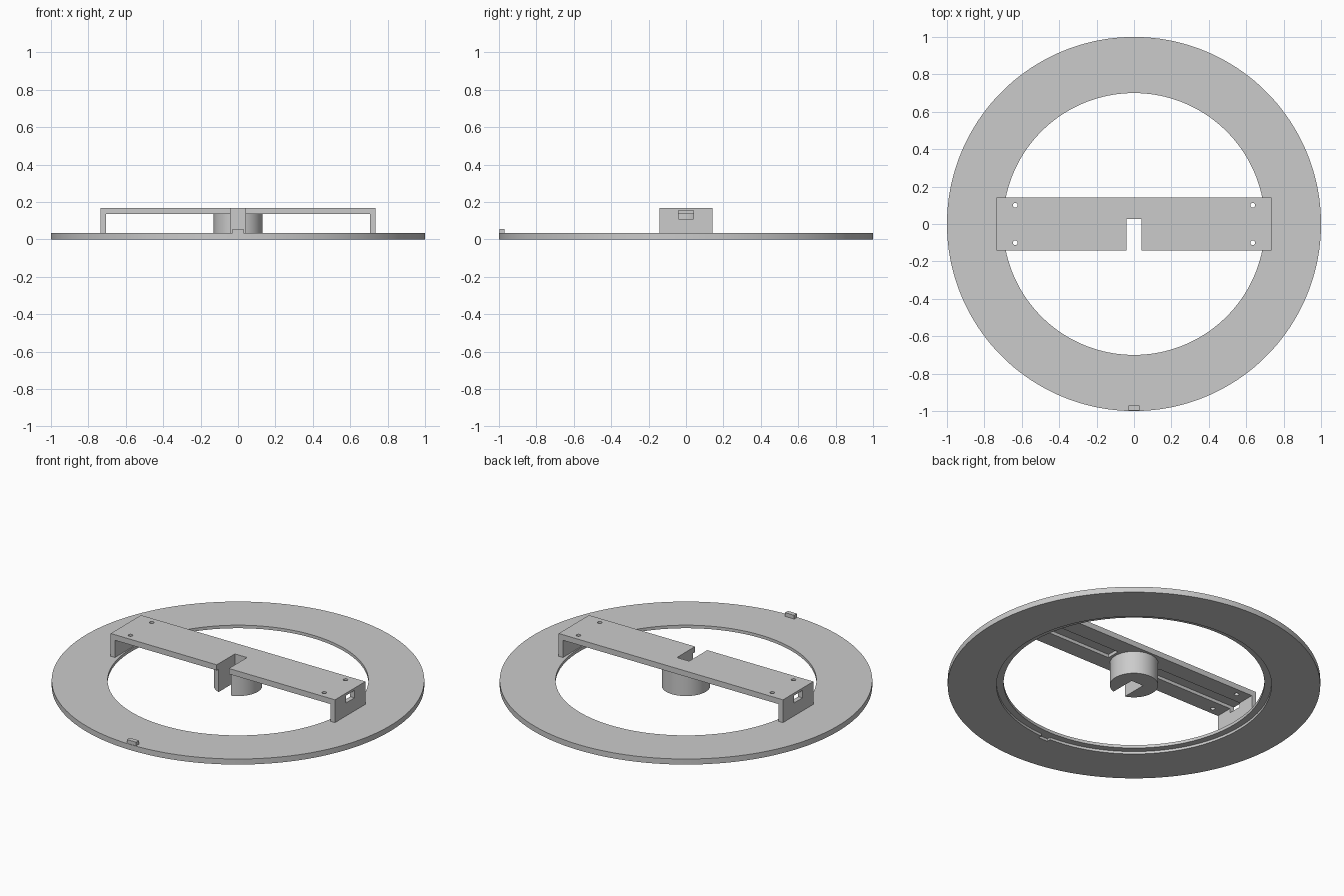
import bpy, bmesh, math

cube = bpy.data.objects.get("Cube")
if cube:
    bpy.data.objects.remove(cube, do_unlink=True)

grey = bpy.data.materials.new("light grey")
grey.use_nodes = True
colour = (0.6, 0.6, 0.6, 1)
grey.diffuse_color = colour
grey.node_tree.nodes["Principled BSDF"].inputs["Base Color"].default_value = colour

RING_TOP, PLATE_LOW, TOP = 0.033, 0.135, 0.168
BEAM_X, BEAM_Y, WALL = 0.735, 0.142, 0.028
SLOT_X, SLOT_BACK = 0.04, 0.028


def finish(name, bm):
    """Turn a bmesh into a named grey object."""
    bmesh.ops.recalc_face_normals(bm, faces=bm.faces)
    mesh = bpy.data.meshes.new(name)
    bm.to_mesh(mesh)
    bm.free()
    obj = bpy.data.objects.new(name, mesh)
    bpy.context.collection.objects.link(obj)
    mesh.materials.append(grey)
    return obj


def prism(name, points, direction):
    """Extrude a flat outline along a direction."""
    bm = bmesh.new()
    face = bm.faces.new([bm.verts.new(p) for p in points])
    moved = bmesh.ops.extrude_face_region(bm, geom=[face])["geom"]
    bmesh.ops.translate(bm, vec=direction,
                        verts=[v for v in moved if isinstance(v, bmesh.types.BMVert)])
    return finish(name, bm)


def box(name, x, y, z):
    corners = [(x[0], y[0], z[0]), (x[1], y[0], z[0]),
               (x[1], y[1], z[0]), (x[0], y[1], z[0])]
    return prism(name, corners, (0, 0, z[1] - z[0]))


def cylinder(name, radius, z, x=0, y=0, sides=96):
    angles = [math.tau * i / sides for i in range(sides)]
    points = [(x + radius * math.cos(a), y + radius * math.sin(a), z[0]) for a in angles]
    return prism(name, points, (0, 0, z[1] - z[0]))


def cut(target, cutter):
    """Subtract the cutter and delete it."""
    mod = target.modifiers.new("cut", "BOOLEAN")
    mod.operation, mod.solver, mod.object = "DIFFERENCE", "EXACT", cutter
    select(target)
    bpy.ops.object.modifier_apply(modifier=mod.name)
    bpy.data.objects.remove(cutter, do_unlink=True)


def select(obj):
    bpy.ops.object.select_all(action="DESELECT")
    obj.select_set(True)
    bpy.context.view_layer.objects.active = obj


# Flat ring with a shallow rebate under its inner edge
ring = cylinder("ring", 1, (0, RING_TOP), sides=180)
cut(ring, cylinder("ring_hole", 0.7, (-0.1, 0.1), sides=180))
cut(ring, cylinder("rebate", 0.738, (-0.1, 0.015), sides=180))
cut(ring, box("rebate_notch", (-0.03, 0.03), (-0.76, -0.71), (-0.1, 0.015)))

# Small key on the front rim
rim_key = box("rim_key", (-0.03, 0.03), (-0.997, -0.97), (RING_TOP - 0.01, 0.055))

# Bridge: a plate with a downturned wall at each end
inner = BEAM_X - WALL
outline = [(-BEAM_X, RING_TOP), (-inner, RING_TOP), (-inner, PLATE_LOW),
           (inner, PLATE_LOW), (inner, RING_TOP), (BEAM_X, RING_TOP),
           (BEAM_X, TOP), (-BEAM_X, TOP)]
bridge = prism("bridge", [(x, -BEAM_Y, z) for x, z in outline], (0, 2 * BEAM_Y, 0))

# Cable channels under the plate that open through the end walls, and screw holes
for side in (-1, 1):
    span = sorted((side * 0.145, side * 0.8))
    cut(bridge, box("channel", span, (-0.04, 0.04), (0.11, 0.154)))
    for y in (-0.1, 0.1):
        cut(bridge, cylinder("screw_hole", 0.013, (0.1, 0.2), side * 0.635, y, 24))

# Hub hanging from the middle of the plate
hub = cylinder("hub", 0.13, (0, PLATE_LOW))

# Front slot through both plate and hub
for part in (bridge, hub):
    cut(part, box("slot", (-SLOT_X, SLOT_X), (-0.3, SLOT_BACK), (-0.1, 0.3)))

for part in (ring, bridge, hub):
    select(part)
    bpy.ops.object.shade_smooth_by_angle(angle=math.radians(30))
